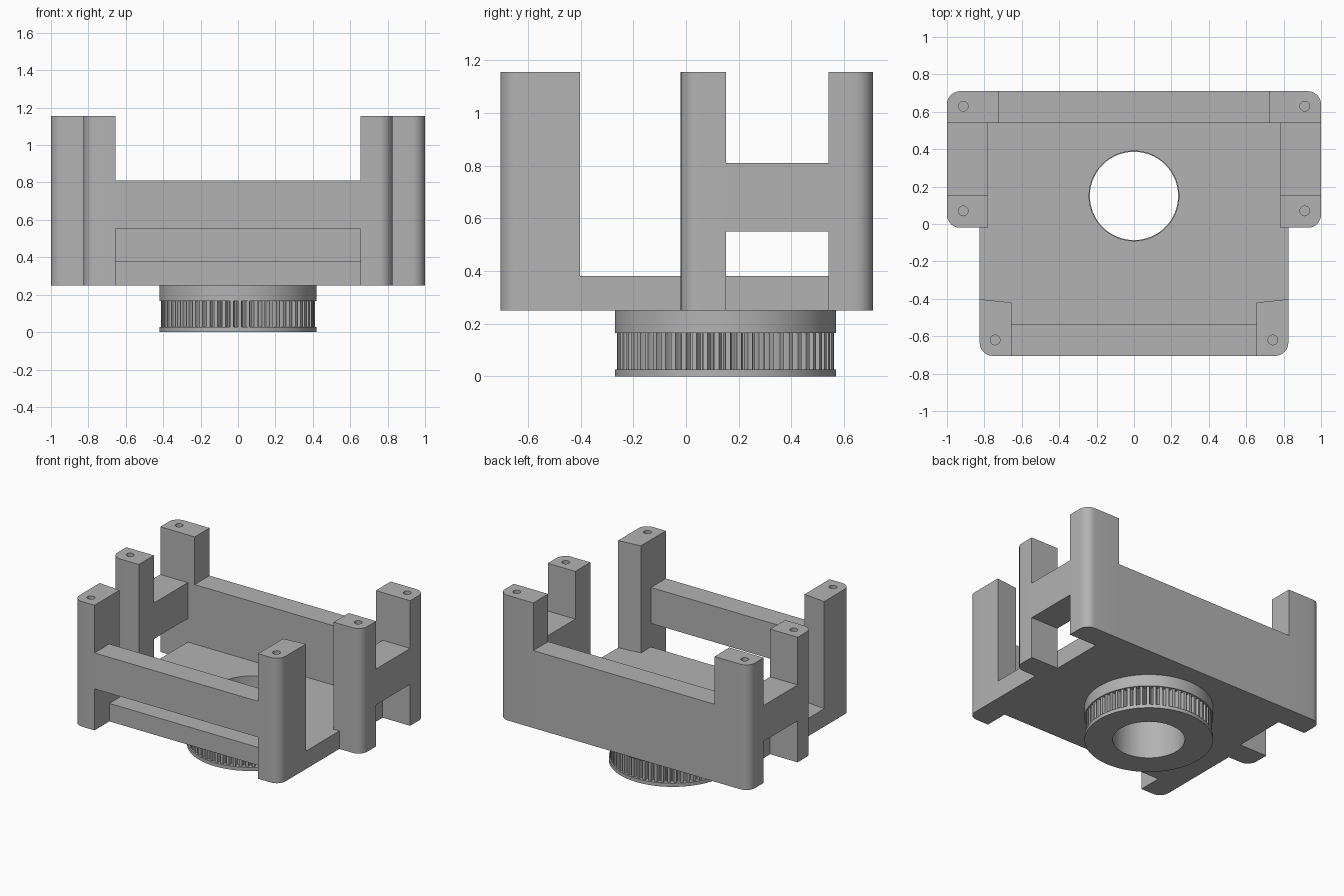
import bpy, bmesh, math

cube = bpy.data.objects.get("Cube")
if cube:
    bpy.data.objects.remove(cube, do_unlink=True)

GREY = (0.45, 0.45, 0.45, 1)
grey = bpy.data.materials.new("plain grey")
grey.diffuse_color = GREY
grey.use_nodes = True
grey.node_tree.nodes["Principled BSDF"].inputs["Base Color"].default_value = GREY

BASE, FLOOR, BAR_LOW, BAR_TOP, TOP = 0.25, 0.38, 0.55, 0.81, 1.155
CENTRE_Y = 0.15


def finish(name, bm):
    """Orient the faces, smooth gentle edges only, and make the object."""
    bmesh.ops.recalc_face_normals(bm, faces=bm.faces[:])
    for face in bm.faces:
        face.smooth = True
    for edge in bm.edges:
        edge.smooth = edge.calc_face_angle(math.pi) < math.radians(30)
    mesh = bpy.data.meshes.new(name)
    bm.to_mesh(mesh)
    bm.free()
    mesh.materials.append(grey)
    bpy.context.collection.objects.link(bpy.data.objects.new(name, mesh))


def circle(x, y, r, n):
    return [(x + r * math.cos(2 * math.pi * i / n), y + r * math.sin(2 * math.pi * i / n))
            for i in range(n)]


def ring(bm, points, z, side=1):
    return [bm.verts.new((side * x, y, z)) for x, y in points]


def band(bm, a, b):
    """Walls between two rings of equal length."""
    n = len(a)
    for i in range(n):
        j = (i + 1) % n
        bm.faces.new((a[i], a[j], b[j], b[i]))


def holed_cap(bm, outer, hole, split):
    """Flat cap around a hole, made of two faces meeting at corners 0 and split."""
    def nearest(corner):
        return min(range(len(hole)), key=lambda i: (hole[i].co - corner.co).length)

    def backwards(start, end):
        n = len(hole)
        return [hole[(start - k) % n] for k in range((start - end) % n + 1)]

    h0, h1 = nearest(outer[0]), nearest(outer[split])
    bm.faces.new(outer[:split + 1] + backwards(h1, h0))
    bm.faces.new(outer[split:] + outer[:1] + backwards(h0, h1))


def box(name, x0, x1, y0, y1, z0, z1):
    bm = bmesh.new()
    outline = [(x0, y0), (x1, y0), (x1, y1), (x0, y1)]
    low, high = ring(bm, outline, z0), ring(bm, outline, z1)
    band(bm, low, high)
    bm.faces.new(low)
    bm.faces.new(high)
    finish(name, bm)


def post(name, side, outline, hole):
    """Upright with a blind screw hole in its top."""
    bm = bmesh.new()
    low, high = ring(bm, outline, BASE, side), ring(bm, outline, TOP, side)
    rim, pit = ring(bm, hole, TOP, side), ring(bm, hole, TOP - 0.3, side)
    band(bm, low, high)
    band(bm, rim, pit)
    bm.faces.new(low)
    bm.faces.new(pit)
    holed_cap(bm, high, rim, 10)
    finish(name, bm)


def tube(name, outer, bore, z0, z1):
    """Ring with any outer outline and a round bore."""
    bm = bmesh.new()
    inner = []
    for x, y in outer:
        a = math.atan2(y - CENTRE_Y, x)
        inner.append((bore * math.cos(a), CENTRE_Y + bore * math.sin(a)))
    loops = [ring(bm, outer, z0), ring(bm, outer, z1), ring(bm, inner, z1), ring(bm, inner, z0)]
    for k in range(4):
        band(bm, loops[k], loops[(k + 1) % 4])
    finish(name, bm)


def rounded(x, y, front, r=0.07, n=8):
    """Counter-clockwise arc of nine points for an outer corner on the +x side."""
    start = -90 if front else 0
    cy = y + r if front else y - r
    angles = [math.radians(start + 90 * i / n) for i in range(n + 1)]
    return [(x - r + r * math.cos(a), cy + r * math.sin(a)) for a in angles]


# Floor plate with central hole
half = [(0.655, -0.535), (0.655, -0.42), (0.825, -0.402), (0.825, -0.02),
        (0.78, -0.02), (0.78, 0.54)]
outline = half + [(-x, y) for x, y in reversed(half)]
bore = circle(0, CENTRE_Y, 0.24, 96)
bm = bmesh.new()
low, high = ring(bm, outline, BASE), ring(bm, outline, FLOOR)
bore_low, bore_high = ring(bm, bore, BASE), ring(bm, bore, FLOOR)
band(bm, low, high)
band(bm, bore_low, bore_high)
holed_cap(bm, low, bore_low, 6)
holed_cap(bm, high, bore_high, 6)
finish("floor_plate", bm)

# Posts with a rounded outer corner: outline and screw hole centre
posts = {
    "front_post": ([(0.655, -0.705)] + rounded(0.825, -0.705, True)
                   + [(0.825, -0.402), (0.655, -0.42)], 0.742, -0.62),
    "middle_post": ([(0.78, -0.02)] + rounded(1.0, -0.02, True)
                    + [(1.0, 0.152), (0.78, 0.152)], 0.913, 0.07),
    "back_post": ([(0.725, 0.54), (1.0, 0.54)] + rounded(1.0, 0.71, False)
                  + [(0.725, 0.71)], 0.913, 0.63),
}
for label, side in (("left", 1), ("right", -1)):
    for name, (shape, hole_x, hole_y) in posts.items():
        post(f"{label}_{name}", side, shape, circle(hole_x, hole_y, 0.026, 24))
    # Raised rail joining the middle and back posts
    box(f"{label}_side_rail", side * 0.78, side * 1.0, 0.152, 0.54, BAR_LOW, BAR_TOP)

# Front rail and solid back wall
box("front_rail", -0.655, 0.655, -0.705, -0.535, BAR_LOW, BAR_TOP)
box("back_wall", -0.725, 0.725, 0.54, 0.71, BASE, BAR_TOP)

# Toothed pulley under the plate
TEETH = 60
TOOTH = ((0.0, 0.412), (0.42, 0.412), (0.5, 0.392), (0.62, 0.383), (0.80, 0.383), (0.92, 0.392))
teeth = []
for i in range(TEETH):
    for step, r in TOOTH:
        a = 2 * math.pi * (i + step) / TEETH
        teeth.append((r * math.cos(a), CENTRE_Y + r * math.sin(a)))
disc = circle(0, CENTRE_Y, 0.42, 120)
tube("pulley_flange", disc, 0.236, 0.0, 0.026)
tube("pulley_teeth", teeth, 0.236, 0.026, 0.165)
tube("pulley_collar", disc, 0.236, 0.165, BASE)
